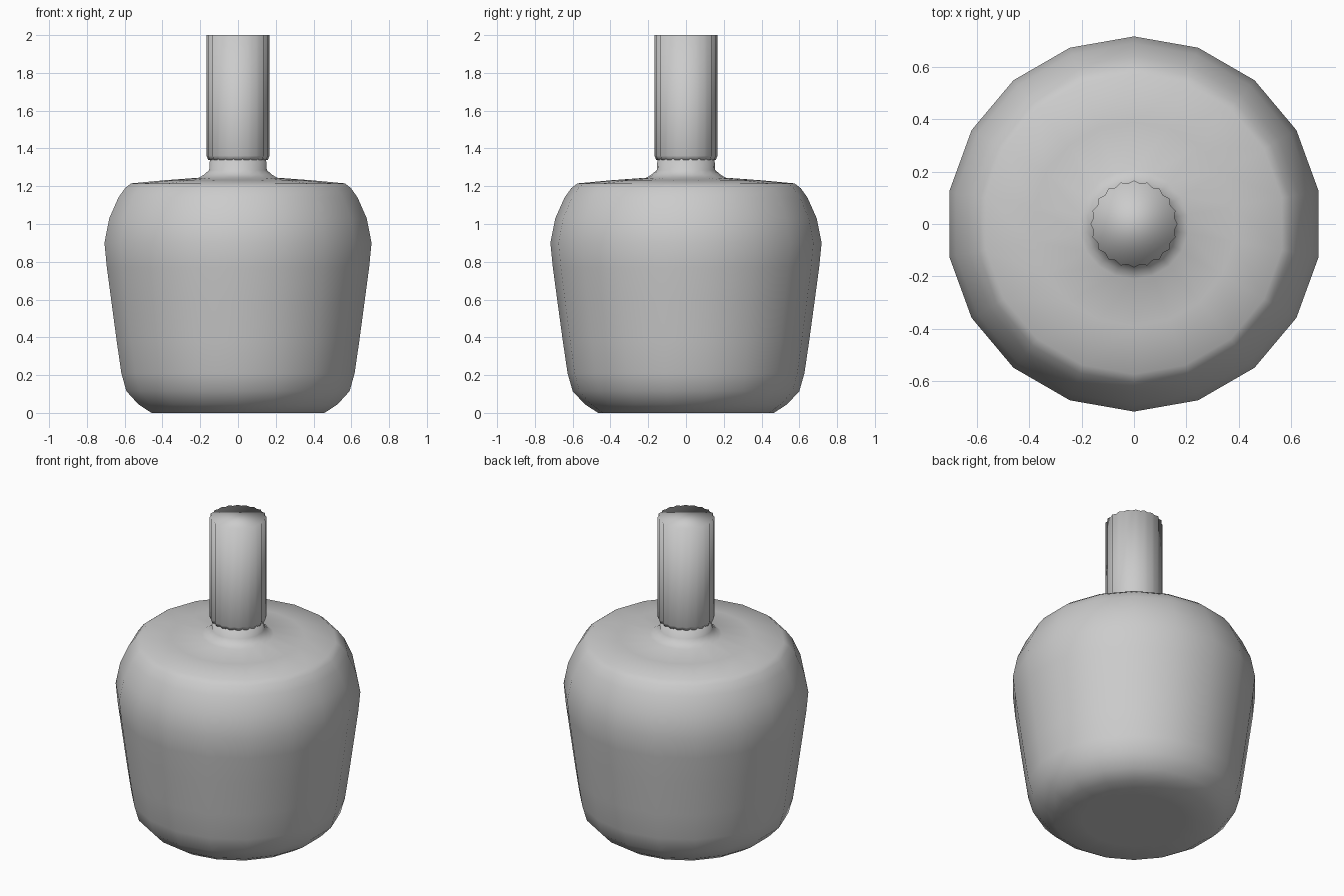
import bpy, bmesh, math

if "Cube" in bpy.data.objects:
    bpy.data.objects.remove(bpy.data.objects["Cube"])

grey = bpy.data.materials.new("plain grey")
grey.diffuse_color = (0.6, 0.6, 0.6, 1)
grey.use_nodes = True
grey.node_tree.nodes["Principled BSDF"].inputs["Base Color"].default_value = grey.diffuse_color


def lathe(name, profile, sides, rib=0.0):
    """Revolve (radius, z) points; every second column is pulled in by rib."""
    bm = bmesh.new()
    rings = []
    for r, z in profile:
        ring = []
        for i in range(sides):
            a = math.pi / 2 + 2 * math.pi * i / sides
            q = r - (rib if i % 2 else 0)
            ring.append(bm.verts.new((q * math.cos(a), q * math.sin(a), z)))
        rings.append(ring)
    for low, high in zip(rings, rings[1:]):
        for i in range(sides):
            j = (i + 1) % sides
            bm.faces.new((low[i], low[j], high[j], high[i]))
    bm.faces.new(rings[0][::-1])
    bm.faces.new(rings[-1])
    for f in bm.faces:
        f.smooth = True
    mesh = bpy.data.meshes.new(name)
    bm.to_mesh(mesh)
    bm.free()
    mesh.materials.append(grey)
    obj = bpy.data.objects.new(name, mesh)
    bpy.context.collection.objects.link(obj)
    return obj


# Bottle: rounded base, flaring wall, shoulder and short neck
lathe("bottle", [
    (0.30, 0.0), (0.465, 0.0), (0.535, 0.045), (0.60, 0.115), (0.627, 0.21),
    (0.652, 0.38), (0.682, 0.60), (0.705, 0.77), (0.718, 0.90), (0.692, 1.03),
    (0.643, 1.14), (0.607, 1.19), (0.575, 1.215), (0.39, 1.232), (0.21, 1.245),
    (0.185, 1.26), (0.155, 1.285), (0.150, 1.36)], 18)

# Tall ribbed cap
lathe("ribbed_cap", [(0.158, 1.34), (0.167, 1.362), (0.167, 2.0)], 40, rib=0.011)
